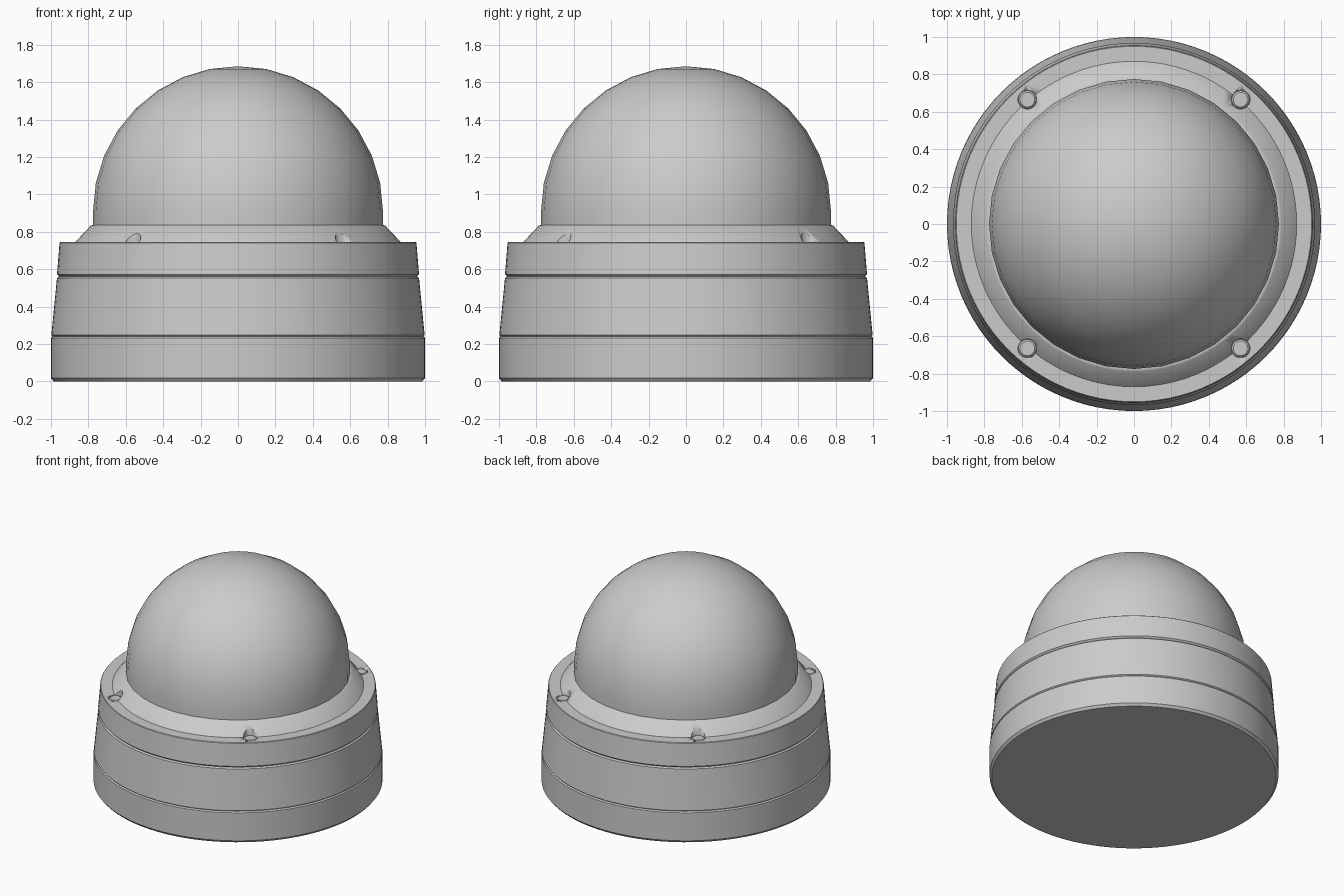
import bpy, bmesh
from math import cos, sin, pi, radians

if "Cube" in bpy.data.objects:
    bpy.data.objects.remove(bpy.data.objects["Cube"])


def lathe(name, profile, segments=96, location=(0, 0, 0), angle=30):
    """Closed solid of revolution from (radius, height) points, bottom to top."""
    bm = bmesh.new()
    rings = [[bm.verts.new((r * cos(2 * pi * i / segments), r * sin(2 * pi * i / segments), z))
              for i in range(segments)] if r > 0 else [bm.verts.new((0, 0, z))]
             for r, z in profile]
    for a, b in zip(rings, rings[1:]):
        for i in range(segments):
            j = (i + 1) % segments
            if len(b) == 1:
                bm.faces.new((a[i], a[j], b[0]))
            else:
                bm.faces.new((a[i], a[j], b[j], b[i]))
    # Cap open ends with flat discs
    bm.faces.new(rings[0][::-1])
    if len(rings[-1]) > 1:
        bm.faces.new(rings[-1])
    bmesh.ops.recalc_face_normals(bm, faces=bm.faces)
    mesh = bpy.data.meshes.new(name)
    bm.to_mesh(mesh)
    bm.free()
    obj = bpy.data.objects.new(name, mesh)
    bpy.context.collection.objects.link(obj)
    obj.location = location
    bpy.ops.object.select_all(action='DESELECT')
    bpy.context.view_layer.objects.active = obj
    obj.select_set(True)
    bpy.ops.object.shade_smooth_by_angle(angle=radians(angle))
    return obj


# Stacked housing rings with small chamfers forming the seams
lathe("base_ring", [(0.985, 0), (1, 0.018), (1, 0.232), (0.992, 0.24)])
lathe("middle_ring", [(0.991, 0.24), (0.998, 0.247), (0.968, 0.552), (0.958, 0.56)])
cover = lathe("cover_ring", [(0.955, 0.56), (0.968, 0.572), (0.954, 0.741), (0.95, 0.745),
                             (0.87, 0.745), (0.788, 0.832), (0.78, 0.835)])

# Glass dome
R, CZ, N = 0.775, 0.91, 8
dome = [(R, 0.825)] + [(R * cos(pi / 2 * i / N), CZ + R * sin(pi / 2 * i / N)) for i in range(N)]
lathe("dome", dome + [(0, CZ + R)], segments=32)

# Four recessed screws in the sloped lip
for sx in (-1, 1):
    for sy in (-1, 1):
        spot = (sx * 0.57, sy * 0.665, 0)
        cutter = lathe("screw_hole_cutter", [(0.05, 0.725), (0.05, 0.9)], 32, spot)
        cutter.hide_render = True
        cutter.hide_set(True)
        cut = cover.modifiers.new("screw_hole", 'BOOLEAN')
        cut.operation = 'DIFFERENCE'
        cut.solver = 'EXACT'
        cut.object = cutter
        lathe("screw", [(0.048, 0.715), (0.048, 0.737), (0.039, 0.745)], 32, spot)
